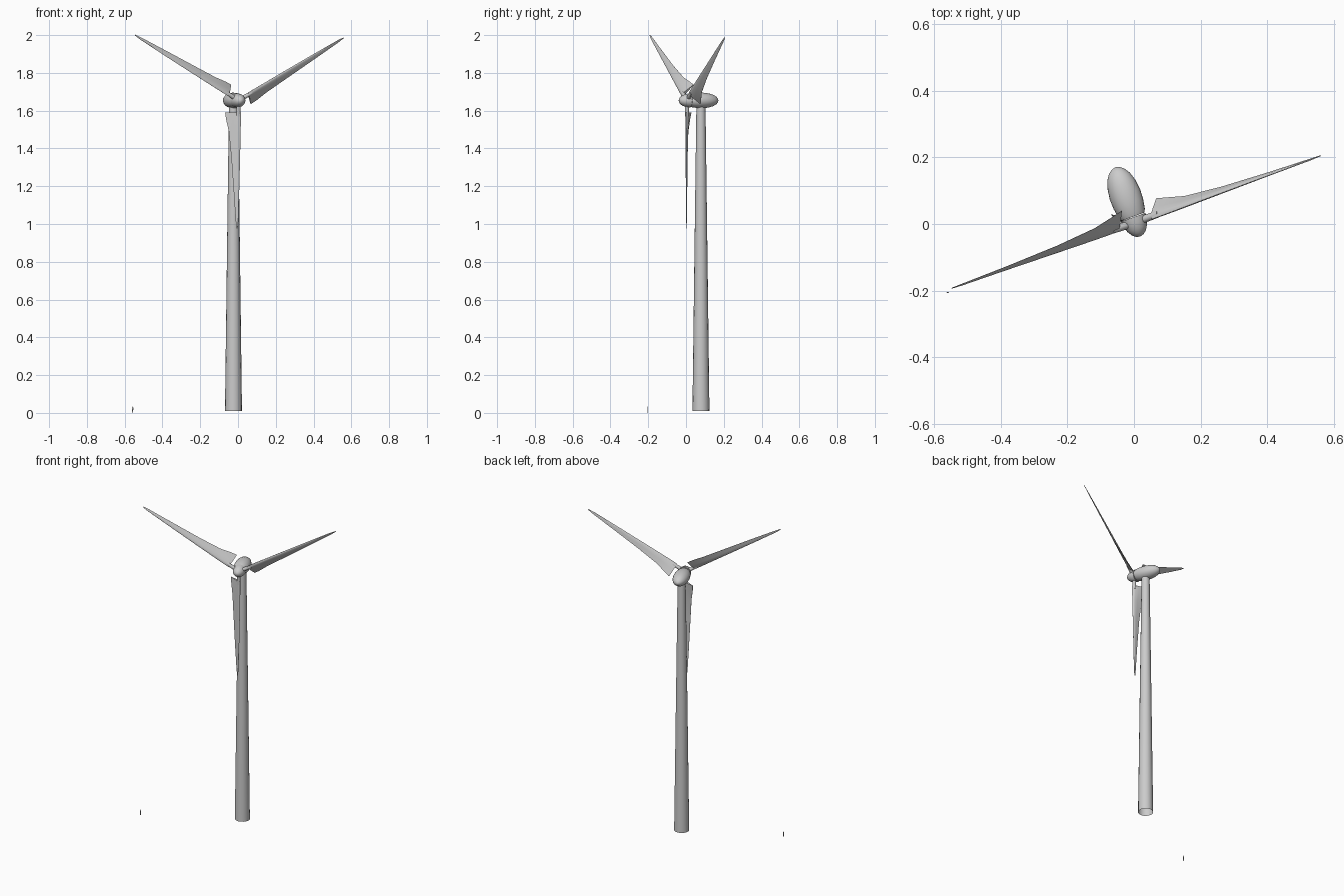
import bpy, bmesh, math
from mathutils import Vector, Matrix

if "Cube" in bpy.data.objects:
    bpy.data.objects.remove(bpy.data.objects["Cube"])

YAW = math.radians(19.75)
HUB = Vector((0.003, 0.005, 1.654))
# local rotor frame: x = sideways, -y = wind direction, z = up
FRAME = Matrix.Translation(HUB) @ Matrix.Rotation(YAW, 4, 'Z')


def make(name, rings, matrix=Matrix(), cap_a=True, cap_b=True, angle=40):
    """Skin a list of equal-length point rings into one object."""
    bm = bmesh.new()
    loops = [[bm.verts.new(matrix @ Vector(p)) for p in r] for r in rings]
    n = len(loops[0])
    for a, b in zip(loops, loops[1:]):
        for i in range(n):
            j = (i + 1) % n
            bm.faces.new((a[i], a[j], b[j], b[i]))
    if cap_a:
        bm.faces.new(loops[0][::-1])
    if cap_b:
        bm.faces.new(loops[-1])
    bmesh.ops.recalc_face_normals(bm, faces=bm.faces)
    me = bpy.data.meshes.new(name)
    bm.to_mesh(me)
    bm.free()
    ob = bpy.data.objects.new(name, me)
    bpy.context.collection.objects.link(ob)
    bpy.ops.object.select_all(action='DESELECT')
    ob.select_set(True)
    bpy.context.view_layer.objects.active = ob
    bpy.ops.object.shade_smooth_by_angle(angle=math.radians(angle))
    return ob


def lathe(profile, n, axis, squash=1.0):
    """Rings around the y or z axis from (position, radius) pairs."""
    rings = []
    for h, r in profile:
        ring = []
        for i in range(n):
            t = 2 * math.pi * i / n
            c, s = r * math.cos(t), r * math.sin(t)
            ring.append((c, h, s * squash) if axis == 'y' else (c, s, h))
        rings.append(ring)
    return rings


# Tower: tapered tube, open at the foot
make("tower", lathe([(0.01, 0.045), (0.8, 0.035), (1.635, 0.024)], 16, 'z'),
     Matrix.Translation((-0.024, 0.079, 0)), cap_a=False)

# Nacelle behind the rotor, slightly flattened
make("nacelle", lathe([(0.018, 0.037), (0.03, 0.042), (0.06, 0.047), (0.09, 0.048),
                       (0.12, 0.044), (0.145, 0.036), (0.163, 0.024),
                       (0.172, 0.012), (0.175, 0.002)], 24, 'y', 0.86), FRAME)

# Spinner in front
make("spinner", lathe([(-0.045, 0.002), (-0.042, 0.012), (-0.034, 0.022),
                       (-0.02, 0.031), (-0.002, 0.037), (0.016, 0.039)],
                      24, 'y', 0.95), FRAME)

# Blade stations: radius, leading edge (x, y), trailing edge (x, y), thickness
STATIONS = [
    (0.064, (0.011, -0.008), (-0.058, 0.046), 0.016),
    (0.100, (0.012, -0.008), (-0.055, 0.038), 0.016),
    (0.165, (0.012, -0.007), (-0.043, 0.024), 0.014),
    (0.300, (0.012, -0.005), (-0.031, 0.013), 0.011),
    (0.480, (0.011, -0.003), (-0.017, 0.006), 0.007),
    (0.640, (0.009, -0.002), (-0.004, 0.002), 0.004),
    (0.678, (0.006, -0.001), (0.001, 0.001), 0.002),
]
# Aerofoil outline: chord fraction, thickness fraction
FOIL = [(0, 0), (0.06, 0.35), (0.2, 0.5), (0.5, 0.36), (1, 0.03),
        (1, -0.03), (0.5, -0.36), (0.2, -0.5), (0.06, -0.35)]


def blade_rings():
    rings = []
    for r, le, te, thick in STATIONS:
        a, b = Vector(le), Vector(te)
        side = Vector((-(b - a).y, (b - a).x)).normalized()
        pts = [a + (b - a) * c + side * thick * t for c, t in FOIL]
        rings.append([(p.x, p.y, -r) for p in pts])
    return rings


# Three blades with round root stubs
for k in range(3):
    m = FRAME @ Matrix.Rotation(math.radians(1 + 120 * k), 4, 'Y')
    make(f"blade_{k + 1}", blade_rings(), m)
    make(f"blade_root_{k + 1}", lathe([(-0.015, 0.012), (-0.085, 0.010)], 12, 'z'), m)

# Tiny standing figure for scale
FIG = Matrix.Translation((-0.5575, -0.205, 0))


def oval(z, rx, ry, x=0.0):
    return [(x + rx * math.cos(i * math.pi / 4), ry * math.sin(i * math.pi / 4), z)
            for i in range(8)]


for s, side in ((-1, "left"), (1, "right")):
    make(f"figure_{side}_leg", [oval(0, 0.0009, 0.0015, s * 0.0012),
                                oval(0.017, 0.0014, 0.0015, s * 0.0012)], FIG)
    make(f"figure_{side}_arm", [oval(0.015, 0.0006, 0.0007, s * 0.0034),
                                oval(0.028, 0.0008, 0.0009, s * 0.003)], FIG)
make("figure_torso", [oval(0.016, 0.0026, 0.0017), oval(0.022, 0.0023, 0.0016),
                      oval(0.028, 0.003, 0.0018), oval(0.030, 0.001, 0.001)], FIG)
make("figure_head", [oval(0.0295, 0.0009, 0.0009), oval(0.0315, 0.0016, 0.0018),
                     oval(0.0335, 0.0016, 0.0018), oval(0.035, 0.0006, 0.0007)], FIG)
